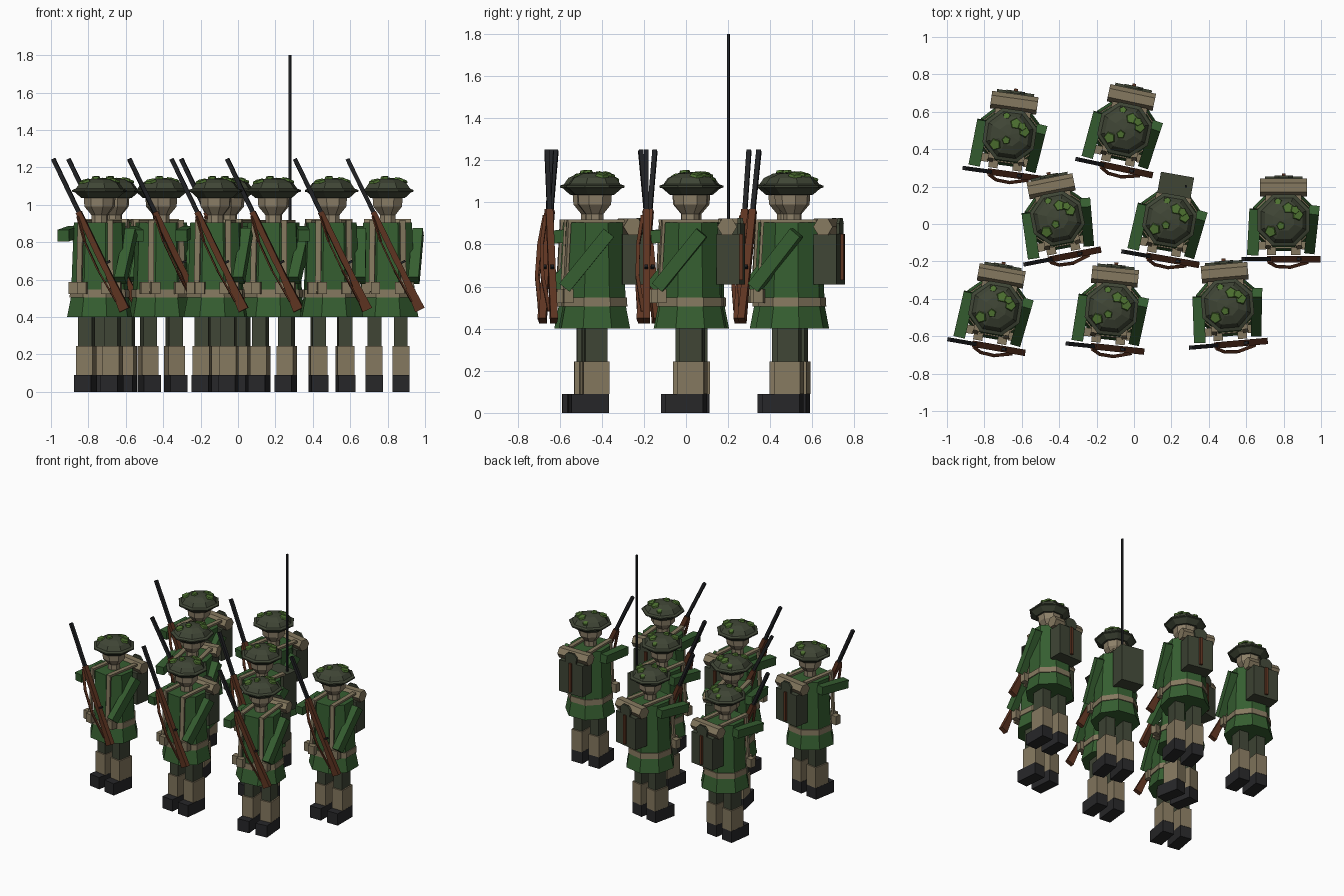
import bpy, bmesh, math
from mathutils import Vector, Matrix

if "Cube" in bpy.data.objects:
    bpy.data.objects.remove(bpy.data.objects["Cube"])

def material(name, rgb):
    m = bpy.data.materials.new(name)
    m.diffuse_color = (*rgb, 1)
    m.use_nodes = True
    m.node_tree.nodes["Principled BSDF"].inputs["Base Color"].default_value = m.diffuse_color
    return m

GREEN = material("coat green", (0.036, 0.112, 0.030))
TAN = material("canvas tan", (0.235, 0.190, 0.115))
SKIN = material("skin", (0.265, 0.215, 0.140))
OLIVE = material("dark olive", (0.050, 0.060, 0.036))
BLACK = material("boot black", (0.020, 0.020, 0.022))
STEEL = material("gun metal", (0.014, 0.015, 0.017))
WOOD = material("rifle wood", (0.110, 0.034, 0.015))
LEAF = material("leaf green", (0.075, 0.165, 0.030))


def lathe(bm, profile, n=8, centre=(0, 0)):
    """Faceted solid of revolution; the profile starts and ends on the axis."""
    rings = []
    for r, z in profile:
        if r == 0:
            rings.append([bm.verts.new((*centre, z))])
        else:
            rings.append([bm.verts.new((centre[0] + r * math.cos(math.tau * (i + .5) / n),
                                        centre[1] + r * math.sin(math.tau * (i + .5) / n), z))
                          for i in range(n)])
    for a, b in zip(rings, rings[1:]):
        for i in range(n):
            j = (i + 1) % n
            loop = [a[i % len(a)], a[j % len(a)], b[j % len(b)], b[i % len(b)]]
            bm.faces.new(list(dict.fromkeys(loop)))


def box(bm, centre, size):
    bmesh.ops.create_cube(bm, size=1, matrix=Matrix.Translation(centre) @ Matrix.Diagonal((*size, 1)))


def bar(bm, p, q, w, d):
    """Box running from p to q."""
    p, q = Vector(p), Vector(q)
    rot = (q - p).to_track_quat('Z', 'Y').to_matrix().to_4x4()
    bmesh.ops.create_cube(bm, size=1, matrix=Matrix.Translation((p + q) / 2) @ rot
                          @ Matrix.Diagonal((w, d, (q - p).length, 1)))


def prism(bm, points, depth):
    """Extrude a flat outline by the depth vector."""
    f = bm.faces.new([bm.verts.new(p) for p in points])
    out = bmesh.ops.extrude_face_region(bm, geom=[f])['geom']
    bmesh.ops.translate(bm, vec=depth, verts=[v for v in out if isinstance(v, bmesh.types.BMVert)])


def part(name, mat, build):
    bm = bmesh.new()
    build(bm)
    bmesh.ops.recalc_face_normals(bm, faces=bm.faces)
    me = bpy.data.meshes.new(name)
    bm.to_mesh(me)
    bm.free()
    me.materials.append(mat)
    return me


def mirrored(fn):
    def build(bm):
        for s in (-1, 1):
            fn(bm, s)
    return build


# Legs
boots = part("boots", BLACK, mirrored(lambda b, s: box(b, (s * .072, -.03, .045), (.092, .18, .09))))
gaiters = part("gaiters", TAN, mirrored(lambda b, s: box(b, (s * .072, 0, .167), (.09, .125, .156))))
trousers = part("trousers", OLIVE, mirrored(lambda b, s: box(b, (s * .07, 0, .34), (.074, .105, .2))))

# Coat, belt, pouches and straps
coat = part("coat", GREEN, lambda b: lathe(b, [(0, .4), (.178, .4), (.157, .505), (.155, .545),
                                               (.141, .905), (0, .905)]))
belt = part("belt", TAN, lambda b: lathe(b, [(0, .505), (.164, .505), (.162, .547), (0, .547)]))


def pouch_pair(b, s):
    box(b, (s * .065, -.165, .555), (.05, .04, .066))
    box(b, (s * .118, -.135, .555), (.045, .045, .066))


pouches = part("pouches", TAN, mirrored(pouch_pair))


def strap(b, s):
    bar(b, (s * .085, -.148, .535), (s * .08, -.128, .915), .03, .014)
    box(b, (s * .08, 0, .911), (.032, .27, .016))


straps = part("straps", TAN, mirrored(strap))


# Arms: the right holds the rifle high, the left reaches across low
def arms_build(b):
    bar(b, (-.152, .06, .855), (-.165, -.185, .835), .062, .062)
    bar(b, (.163, .055, .855), (.140, -.155, .595), .056, .062)


arms = part("arms", GREEN, arms_build)

# Head and helmet
head = part("head", SKIN, lambda b: lathe(b, [(0, .9), (.045, .9), (.045, .945), (.083, .99),
                                              (.087, 1.04), (0, 1.06)]))
helmet = part("helmet", OLIVE, lambda b: lathe(b, [(0, 1.03), (.1, 1.036), (.135, 1.066), (.15, 1.07),
                                                   (.15, 1.079), (.13, 1.086), (.108, 1.116),
                                                   (.06, 1.137), (0, 1.143)]))


def leaves_build(b):
    spots = [(.025, .065, 1.132, .034), (.075, .03, 1.13, .034), (.06, .055, 1.136, .026),
             (-.07, -.06, 1.126, .034), (-.015, -.03, 1.146, .024), (-.03, .1, 1.112, .022)]
    for k, (x, y, z, r) in enumerate(spots):
        tilt = Matrix.Rotation(-.35 * y / .1, 4, 'X') @ Matrix.Rotation(.35 * x / .1, 4, 'Y')
        bmesh.ops.create_cone(b, cap_ends=True, segments=5, radius1=r, radius2=r * .85, depth=.012,
                              matrix=Matrix.Translation((x, y, z)) @ tilt @ Matrix.Rotation(k, 4, 'Z'))


leaves = part("helmet_leaves", LEAF, leaves_build)

# Rifle, drawn along the slanting line from butt to muzzle
BUTT, TIP, FRONT = Vector((.178, -.225, .44)), Vector((-.215, -.225, 1.245)), Vector((0, .034, 0))
U = (TIP - BUTT).normalized()
V = Vector((U.z, 0, -U.x))
LEN = (TIP - BUTT).length


def on_rifle(a, v, out=0):
    return BUTT + U * a + V * v + Vector((0, out, 0))


stock = part("rifle_stock", WOOD, lambda b: prism(b, [on_rifle(*p) for p in (
    (0, -.034), (0, .022), (.2, .015), (.58, .015), (.58, -.015), (.3, -.018), (.22, -.015))], FRONT))


def barrel_build(b):
    bar(b, on_rifle(.55, 0, .017), on_rifle(LEN, 0, .017), .022, .022)
    bar(b, on_rifle(.27, .012, .017), on_rifle(.27, .038, .017), .016, .012)


barrel = part("rifle_barrel", STEEL, barrel_build)


def sling_build(b):
    pts = [on_rifle(*p) for p in ((.56, -.012, 0), (.42, -.034, -.022), (.25, -.036, -.026), (.06, -.026, 0))]
    for p, q in zip(pts, pts[1:]):
        bar(b, p, q, .018, .008)


sling = part("rifle_sling", WOOD, sling_build)

# Back gear
pack = part("pack", OLIVE, lambda b: box(b, (0, .18, .73), (.2, .11, .24)))
bedroll = part("bedroll", TAN, lambda b: prism(b, [
    (-.125, .175 + .047 * math.cos(math.tau * i / 6), .884 + .045 * math.sin(math.tau * i / 6))
    for i in range(6)], Vector((.25, 0, 0))))
shovel_handle = part("shovel_handle", WOOD, lambda b: box(b, (0, .243, .74), (.02, .016, .22)))
shovel_blade = part("shovel_blade", OLIVE, lambda b: prism(b, [
    (-.045, .225, .85), (.045, .225, .85), (.05, .225, .9), (.025, .225, .925),
    (-.025, .225, .925), (-.05, .225, .9)], Vector((0, .014, 0))))
radio = part("radio_box", OLIVE, lambda b: box(b, (0, .185, .755), (.18, .125, .29)))
antenna = part("radio_antenna", STEEL, lambda b: bar(b, (.055, .194, .89), (.055, .194, 1.8), .012, .012))

COMMON = [boots, gaiters, trousers, coat, belt, pouches, straps, arms, head, helmet, leaves,
          stock, barrel, sling]
PACK = [pack, bedroll, shovel_handle, shovel_blade]
RADIO = [radio, antenna]

# Squad: x, y, turn in degrees, back gear
SQUAD = [(-.665, .475, -8, PACK), (-.05, .505, -12, PACK),
         (-.41, .03, 11, PACK), (.19, .02, -10, RADIO), (.80, .02, 0, PACK),
         (-.74, -.45, -10, PACK), (-.12, -.455, -6, PACK), (.50, -.435, 5, PACK)]

for x, y, turn, gear in SQUAD:
    place = Matrix.Translation((x, y, 0)) @ Matrix.Rotation(math.radians(turn), 4, 'Z')
    for me in COMMON + gear:
        ob = bpy.data.objects.new(me.name, me)
        ob.matrix_world = place
        bpy.context.collection.objects.link(ob)
